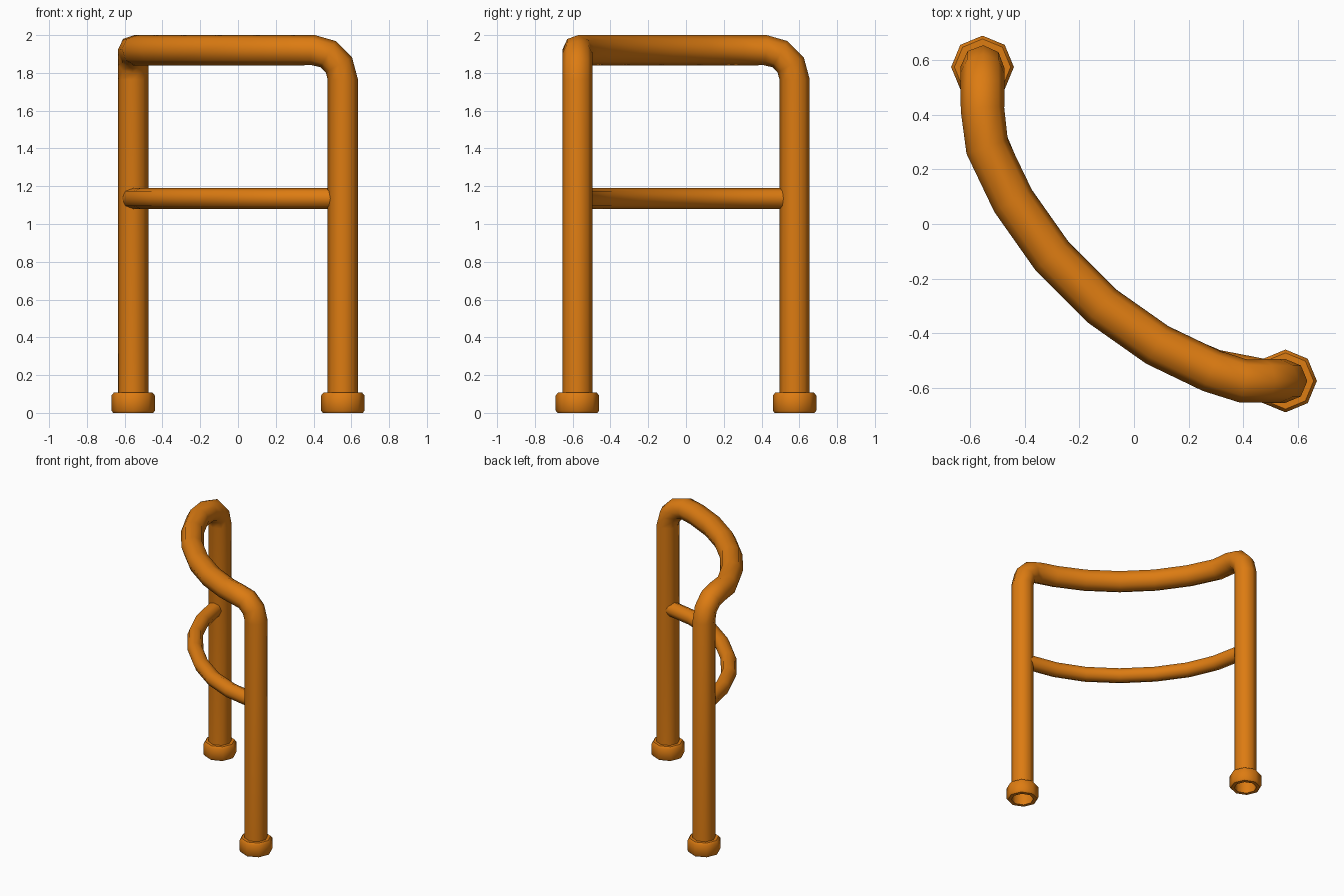
import bpy, bmesh, math
from mathutils import Vector

if "Cube" in bpy.data.objects:
    bpy.data.objects.remove(bpy.data.objects["Cube"])

SIDES = 8
PX, PY = 0.555, 0.575          # post position (the other post is mirrored)
R_POST, R_BAR = 0.08, 0.055
Z_TOP, BEND = 1.92, 0.155

orange = bpy.data.materials.new("orange_paint")
orange.diffuse_color = (0.72, 0.20, 0.006, 1)
orange.use_nodes = True
orange.node_tree.nodes["Principled BSDF"].inputs["Base Color"].default_value = orange.diffuse_color


def finish(bm, name, angle=60):
    """Smooth shading with sharp edges above the angle."""
    bmesh.ops.recalc_face_normals(bm, faces=bm.faces)
    for f in bm.faces:
        f.smooth = True
    for e in bm.edges:
        e.smooth = e.calc_face_angle(0) < math.radians(angle)
    me = bpy.data.meshes.new(name)
    bm.to_mesh(me)
    bm.free()
    me.materials.append(orange)
    ob = bpy.data.objects.new(name, me)
    bpy.context.collection.objects.link(ob)
    return ob


def bridge(bm, a, b):
    n = len(a)
    for i in range(n):
        bm.faces.new((a[i], a[(i + 1) % n], b[(i + 1) % n], b[i]))


def tube(name, path, radius, normal):
    """Sweep an octagon along a path, carrying the frame along."""
    pts = [Vector(p) for p in path]
    bm = bmesh.new()
    nrm, prev, ring0 = Vector(normal), None, None
    for i, p in enumerate(pts):
        t = (pts[min(i + 1, len(pts) - 1)] - pts[max(i - 1, 0)]).normalized()
        if prev:
            nrm = prev.rotation_difference(t) @ nrm
        nrm = (nrm - t * nrm.dot(t)).normalized()
        side = t.cross(nrm)
        ring = []
        for k in range(SIDES):
            a = math.tau * k / SIDES
            ring.append(bm.verts.new(p + radius * (math.cos(a) * nrm + math.sin(a) * side)))
        if ring0:
            bridge(bm, ring0, ring)
        ring0, prev = ring, t
    return finish(bm, name)


def mirrored(half):
    """Complete a path across the diagonal plane x = y."""
    return half + [(y, x, z) for x, y, z in reversed(half)]


# main frame: post, bend, curved top rail, bend, post
half = [(PX, -PY, 0.02)]
for deg in (0, 30, 60, 90):
    a = math.radians(deg)
    half.append((PX - BEND + BEND * math.cos(a), -PY, Z_TOP - BEND + BEND * math.sin(a)))
half += [(x, y, Z_TOP) for x, y in ((0.283, -0.538), (0.085, -0.443), (-0.118, -0.30))]
other = [(y + (PY - PX if abs(x) > 0.5 else 0), x, z) for x, y, z in reversed(half)]
# keep the second post on its own centre line, with its own bend
end = [(-PX, -y2, z) for y2, z in
       [(-(PY - BEND + BEND * math.cos(math.radians(d))),
         Z_TOP - BEND + BEND * math.sin(math.radians(d))) for d in (90, 60, 30, 0)]]
mid = [(y, x, z) for x, y, z in reversed(half[5:])]
tube("bent_frame_tube", half + mid + end + [(-PX, PY, 0.02)], R_POST, (1, 0, 0))

# thinner curved middle rail, ends buried in the posts
bar = [(x, y, 1.135) for x, y in
       ((0.53, -0.56), (0.30, -0.515), (0.095, -0.428), (-0.106, -0.286))]
tube("middle_rail", mirrored(bar), R_BAR, (0, 0, 1))


# collar feet: hollow octagonal rings with chamfered rims
def foot(name, x, y):
    profile = [(0.079, 0), (0.106, 0), (0.115, 0.012), (0.115, 0.092),
               (0.103, 0.107), (0.079, 0.107)]
    bm = bmesh.new()
    rings = [[bm.verts.new((x + r * math.cos(math.tau * k / SIDES),
                            y + r * math.sin(math.tau * k / SIDES), z))
              for k in range(SIDES)] for r, z in profile]
    for i in range(len(rings)):
        bridge(bm, rings[i], rings[(i + 1) % len(rings)])
    finish(bm, name, 48)


foot("front_foot_collar", PX, -PY)
foot("back_foot_collar", -PX, PY)
